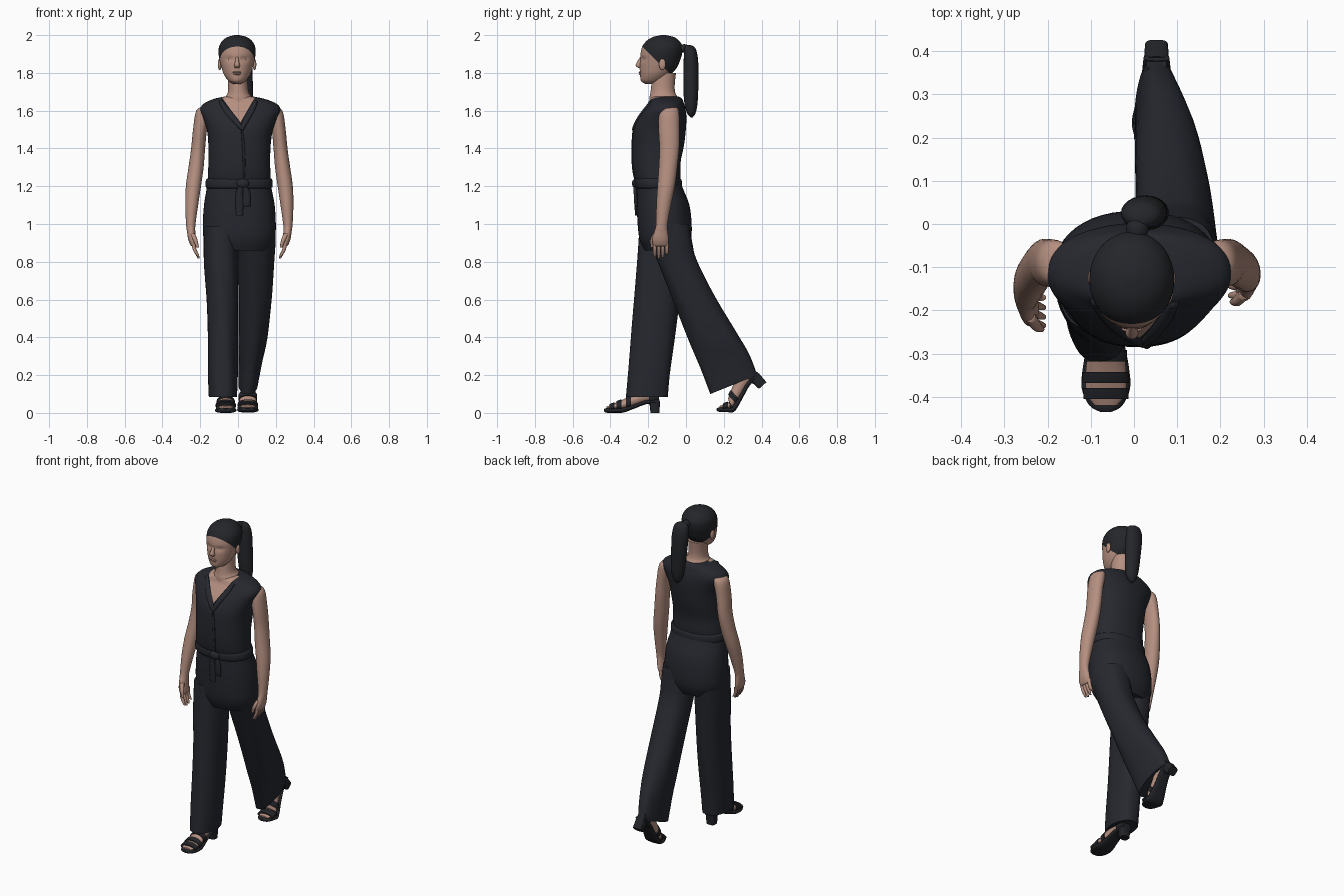
import bpy, bmesh, math
from mathutils import Vector
from mathutils.bvhtree import BVHTree


def material(name, rgb):
    m = bpy.data.materials.new(name)
    m.diffuse_color = (*rgb, 1)
    return m


SKIN = material("skin", (0.46, 0.275, 0.215))
CLOTH = material("charcoal_cloth", (0.019, 0.021, 0.028))
HAIR = material("dark_hair", (0.018, 0.019, 0.023))
SHOE = material("black_leather", (0.016, 0.017, 0.021))


def finish(name, bm, *mats):
    bmesh.ops.recalc_face_normals(bm, faces=bm.faces)
    me = bpy.data.meshes.new(name)
    bm.to_mesh(me)
    bm.free()
    for m in mats:
        me.materials.append(m)
    me.shade_smooth()
    me.set_sharp_from_angle(angle=math.radians(55))
    ob = bpy.data.objects.new(name, me)
    bpy.context.collection.objects.link(ob)
    return ob


def spline(rows, steps):
    """Catmull-Rom interpolation through the section rows."""
    out = []
    for i in range(len(rows) - 1):
        p = [rows[max(0, min(len(rows) - 1, i + k))] for k in (-1, 0, 1, 2)]
        for s in range(steps):
            t = s / steps
            out.append([0.5 * (2 * b + (c - a) * t + (2 * a - 5 * b + 4 * c - d) * t * t
                               + (3 * b - a - 3 * c + d) * t ** 3) for a, b, c, d in zip(*p)])
    return out + [list(rows[-1])]


def loft_bm(rows, axis="Z", n=32, power=2.0, steps=4, ripple=0.0):
    """Closed skin over rows of (x, y, z, radius x, radius 2, tilt degrees)."""
    bm = bmesh.new()
    rings = []
    for x, y, z, rx, r2, tilt in spline([tuple(r) + (0,) * (6 - len(r)) for r in rows], steps):
        ring = []
        for i in range(n):
            a = 2 * math.pi * i / n
            c, s = math.cos(a), math.sin(a)
            k = 1 + ripple * math.sin(6 * a + 9 * z)
            u = k * rx * math.copysign(abs(c) ** (2 / power), c)
            v = k * r2 * math.copysign(abs(s) ** (2 / power), s)
            if axis == "Z":
                ring.append(bm.verts.new((x + u, y + v, z + v * math.tan(math.radians(tilt)))))
            else:
                ring.append(bm.verts.new((x + u, y, z + v)))
        rings.append(ring)
    for a, b in zip(rings, rings[1:]):
        for i in range(n):
            j = (i + 1) % n
            bm.faces.new((a[i], a[j], b[j], b[i]))
    bm.faces.new(rings[0])
    bm.faces.new(rings[-1])
    return bm


def loft(name, rows, mat, **kw):
    return finish(name, loft_bm(rows, **kw), mat)


def ellipsoid(name, loc, size, mat):
    bm = bmesh.new()
    bmesh.ops.create_uvsphere(bm, u_segments=20, v_segments=12, radius=1)
    for v in bm.verts:
        v.co = Vector(v.co[i] * size[i] + loc[i] for i in range(3))
    return finish(name, bm, mat)


def cut(bm, co, no):
    bmesh.ops.bisect_plane(bm, geom=bm.verts[:] + bm.edges[:] + bm.faces[:],
                           plane_co=co, plane_no=no)


# Head: one form, cut along the hairline
HX = -0.005
head = loft_bm([(HX, -.185, 1.742, .02, .03), (HX, -.178, 1.757, .045, .06),
                (HX, -.162, 1.79, .069, .081), (HX, -.146, 1.83, .083, .099),
                (HX, -.136, 1.87, .093, .106), (HX, -.13, 1.905, .098, .110),
                (HX, -.125, 1.94, .095, .106), (HX, -.122, 1.97, .078, .086),
                (HX, -.12, 1.99, .05, .055), (HX, -.12, 2.0, .012, .012)], n=48, steps=5)
for v in head.verts:
    if v.co.y < -.15:       # eye sockets
        for ex in (-.038, .038):
            d = ((v.co.x - HX - ex) / .02) ** 2 + ((v.co.z - 1.873) / .012) ** 2
            v.co.y += .009 * math.exp(-d)
line_co, line_no = Vector((0, -.232, 1.94)), Vector((0, .70, .71))
cut(head, line_co, line_no)
for f in head.faces:
    f.material_index = int((f.calc_center_median() - line_co).dot(line_no) > 0)
finish("head", head, SKIN, HAIR)

loft("nose", [(HX, -.236, 1.885, .007, .006), (HX, -.246, 1.86, .010, .012),
              (HX, -.251, 1.84, .015, .016), (HX, -.243, 1.826, .012, .010)], SKIN, n=16)
ellipsoid("upper_lip", (HX, -.242, 1.803, ), (.024, .009, .005), SKIN)
ellipsoid("lower_lip", (HX, -.240, 1.794), (.020, .009, .005), SKIN)
for s in (-1, 1):
    ellipsoid("ear", (HX + s * .092, -.125, 1.845), (.010, .018, .03), SKIN)
    ellipsoid("eye", (HX + s * .038, -.212, 1.872), (.016, .012, .009), SKIN)

# Ponytail
ellipsoid("hair_tie", (.008, -.01, 1.93), (.026, .03, .022), HAIR)
loft("ponytail", [(.015, .012, 1.948, .012, .012), (.018, .02, 1.93, .042, .03),
                  (.022, .026, 1.87, .052, .038), (.03, .026, 1.76, .048, .040),
                  (.038, .026, 1.65, .042, .036), (.04, .028, 1.59, .028, .024),
                  (.04, .03, 1.565, .006, .006)], HAIR, n=24)

# Neck
loft("neck", [(.005, -.11, 1.61, .09, .085), (.004, -.117, 1.665, .075, .077),
              (.002, -.122, 1.69, .058, .067), (0, -.122, 1.73, .052, .062),
              (-.003, -.115, 1.80, .054, .062)], SKIN)

# Sleeveless top with a V neck cut into the front
torso = loft_bm([(.006, -.145, 1.2, .165, .114), (.006, -.152, 1.26, .166, .124),
                 (.007, -.156, 1.33, .163, .128), (.008, -.147, 1.42, .165, .137),
                 (.01, -.139, 1.5, .175, .138), (.011, -.125, 1.56, .196, .127),
                 (.012, -.112, 1.605, .213, .110), (.011, -.105, 1.637, .192, .094),
                 (.007, -.105, 1.662, .135, .085), (.004, -.108, 1.675, .075, .07)],
                n=64, power=2.25, steps=5)
apex = Vector((.011, 0, 1.535))
sides = (Vector((.13, 0, .092)), Vector((-.13, 0, .076)))
for no in sides:
    cut(torso, apex, no)
cut(torso, (0, -.12, 0), (0, 1, 0))
for f in torso.faces:
    c = f.calc_center_median()
    f.material_index = int(c.y < -.12 and all((c - apex).dot(no) > 0 for no in sides))
surface = BVHTree.FromBMesh(torso)
finish("top", torso, CLOTH, SKIN)


def strip(name, path, width, depth, mat):
    """Flattened band laid on the front of the top along (x, z) points."""
    bm = bmesh.new()
    rings = []
    pts = spline(path, 8)
    for i, (x, z) in enumerate(pts):
        a, b = pts[max(i - 1, 0)], pts[min(i + 1, len(pts) - 1)]
        d = Vector((b[0] - a[0], 0, b[1] - a[1])).normalized()
        side = Vector((d.z, 0, -d.x)) * width
        taper = .35 + .65 * math.sin(math.pi * (i + .5) / len(pts)) ** .5
        ring = []
        for k in range(10):
            t = 2 * math.pi * k / 10
            p = Vector((x, 0, z)) + side * math.cos(t) * taper
            hit = surface.ray_cast(Vector((p.x, -1, p.z)), Vector((0, 1, 0)))[0]
            p.y = (hit.y if hit else -.15) + depth * math.sin(t)
            ring.append(bm.verts.new(p))
        rings.append(ring)
    for a, b in zip(rings, rings[1:]):
        for k in range(10):
            bm.faces.new((a[k], a[(k + 1) % 10], b[(k + 1) % 10], b[k]))
    bm.faces.new(rings[0])
    bm.faces.new(rings[-1])
    return finish(name, bm, mat)


# Lapels and the wrap-over edge
strip("right_lapel", [(-.095, 1.655), (-.062, 1.605), (-.02, 1.555), (.025, 1.50)], .016, .010, CLOTH)
strip("left_lapel", [(.095, 1.655), (.075, 1.61), (.045, 1.555), (.018, 1.50)], .016, .010, CLOTH)
strip("wrap_edge", [(.02, 1.5), (.028, 1.42), (.032, 1.32), (.03, 1.23)], .007, .005, CLOTH)

# Trousers
loft("hips", [(.006, -.145, 1.235, .164, .112), (.006, -.136, 1.18, .173, .123),
              (.007, -.121, 1.1, .187, .139), (.007, -.113, 1.0, .193, .143),
              (.007, -.110, .92, .188, .136), (.007, -.11, .86, .16, .11)],
     CLOTH, n=48, power=2.2)
loft("right_trouser_leg", [(-.09, -.125, .99, .09, .122), (-.089, -.14, .8, .091, .120),
                           (-.083, -.155, .6, .084, .119), (-.080, -.175, .4, .080, .116),
                           (-.080, -.197, .2, .078, .112), (-.080, -.207, .085, .074, .112)],
     CLOTH, n=40, power=2.2, ripple=.012)
loft("left_trouser_leg", [(.1, -.105, 1.0, .096, .122), (.1, -.078, .9, .097, .113),
                          (.097, -.045, .8, .094, .104, 3), (.091, .045, .6, .088, .110, 6),
                          (.079, .143, .4, .077, .126, 10), (.066, .205, .275, .062, .131, 15),
                          (.053, .253, .15, .051, .126, 22)],
     CLOTH, n=40, power=2.2, ripple=.012)

# Belt, knot and hanging ends
loft("belt", [(.006, -.146, 1.188, .166, .116), (.006, -.146, 1.195, .176, .124),
              (.006, -.147, 1.215, .178, .126), (.006, -.148, 1.235, .175, .124),
              (.006, -.148, 1.242, .166, .116)], CLOTH, n=48, power=2.2, steps=2)
ellipsoid("belt_knot", (.025, -.268, 1.215), (.034, .018, .025), CLOTH)
for name, x, end in (("belt_end_long", .008, 1.045), ("belt_end_short", .045, 1.09)):
    loft(name, [(.025, -.27, 1.21, .012, .008), (x, -.268, 1.17, .018, .009),
                (x, -.265, 1.11, .021, .009), (x, -.262, end, .018, .007)], CLOTH, n=16)


# Arms and hands; the right side swings forward
def arm(side, label):
    def place(r):
        x, y, z, rx, ry = r
        if side < 0:
            x = -x + .014
            y -= .06 * max(0, (1.35 - z) / .45)
        return x, y, z, rx, ry

    loft(label + "_arm", [place(r) for r in (
        (.175, -.09, 1.622, .02, .03), (.195, -.09, 1.6, .04, .052),
        (.215, -.09, 1.5, .037, .055), (.225, -.088, 1.4, .037, .052),
        (.236, -.095, 1.3, .040, .049), (.250, -.105, 1.2, .040, .046),
        (.259, -.118, 1.1, .034, .039), (.264, -.128, 1.0, .025, .031),
        (.262, -.132, .96, .022, .036), (.257, -.135, .92, .021, .043),
        (.250, -.135, .89, .016, .040), (.247, -.135, .882, .010, .034))], SKIN, n=24)
    for k in range(4):
        y = -.165 + .021 * k
        tip = (.825, .818, .822, .838)[k]
        loft(label + "_finger", [place(r) for r in (
            (.25, y, .905, .010, .011), (.245, y, .87, .010, .0105),
            (.234, y, .845, .009, .0095), (.222, y, tip, .005, .006))], SKIN, n=10)
    loft(label + "_thumb", [place(r) for r in (
        (.255, -.16, .95, .013, .014), (.24, -.178, .915, .012, .012),
        (.228, -.18, .875, .007, .007))], SKIN, n=10)


arm(1, "left")
arm(-1, "right")


# Sandalled feet; the trailing one bends at the ball
def foot(label, ox, oy, oz, stretch, angle):
    pivot = -.215
    parts = [
        loft(label + "_sole", [(0, -.295, .014, .012, .006), (0, -.28, .013, .038, .012),
                               (0, -.24, .013, .056, .013), (0, -.19, .016, .053, .014),
                               (0, -.13, .036, .042, .012), (0, -.07, .058, .036, .012),
                               (0, 0, .062, .030, .010)], SHOE, axis="Y", n=24, power=2.6),
        loft(label + "_foot", [(0, -.28, .026, .026, .007), (0, -.25, .032, .046, .014),
                               (0, -.19, .045, .046, .028), (0, -.13, .070, .038, .036),
                               (0, -.07, .095, .034, .042), (0, -.02, .09, .028, .036),
                               (0, -.008, .085, .015, .02)], SKIN, axis="Y", n=24),
        loft(label + "_ankle", [(0, -.055, .09, .030, .036), (0, -.06, .14, .030, .034),
                                (0, -.065, .2, .036, .04)], SKIN, n=20),
        loft(label + "_heel_block", [(0, -.024, 0, .027, .024), (0, -.026, .06, .030, .028)],
             SHOE, n=20, power=4),
        loft(label + "_heel_strap", [(0, -.055, .075, .038, .03), (0, -.03, .08, .034, .032),
                                     (0, -.002, .08, .024, .026)], SHOE, axis="Y", n=20)]
    for y, z, rx, rz in ((-.252, .030, .052, .022), (-.215, .038, .054, .030), (-.165, .054, .049, .038)):
        parts.append(loft(label + "_strap", [(0, y - .013, z - .003, rx, rz - .003),
                                             (0, y, z, rx, rz), (0, y + .013, z + .004, rx, rz)],
                          SHOE, axis="Y", n=24, steps=2))
    for ob in parts:
        for v in ob.data.vertices:
            x, y, z = v.co
            t = min(1, max(0, (y - pivot + .03) / .06))
            a = math.radians(angle) * t * t * (3 - 2 * t)
            dy = (y - pivot) * stretch
            v.co = (x + ox, oy + pivot + dy * math.cos(a) - z * math.sin(a),
                    max(0, oz + dy * math.sin(a) + z * math.cos(a)))


foot("right", -.065, -.14, 0, 1, 0)
foot("left", .052, .465, .004, 1.1, 42)
